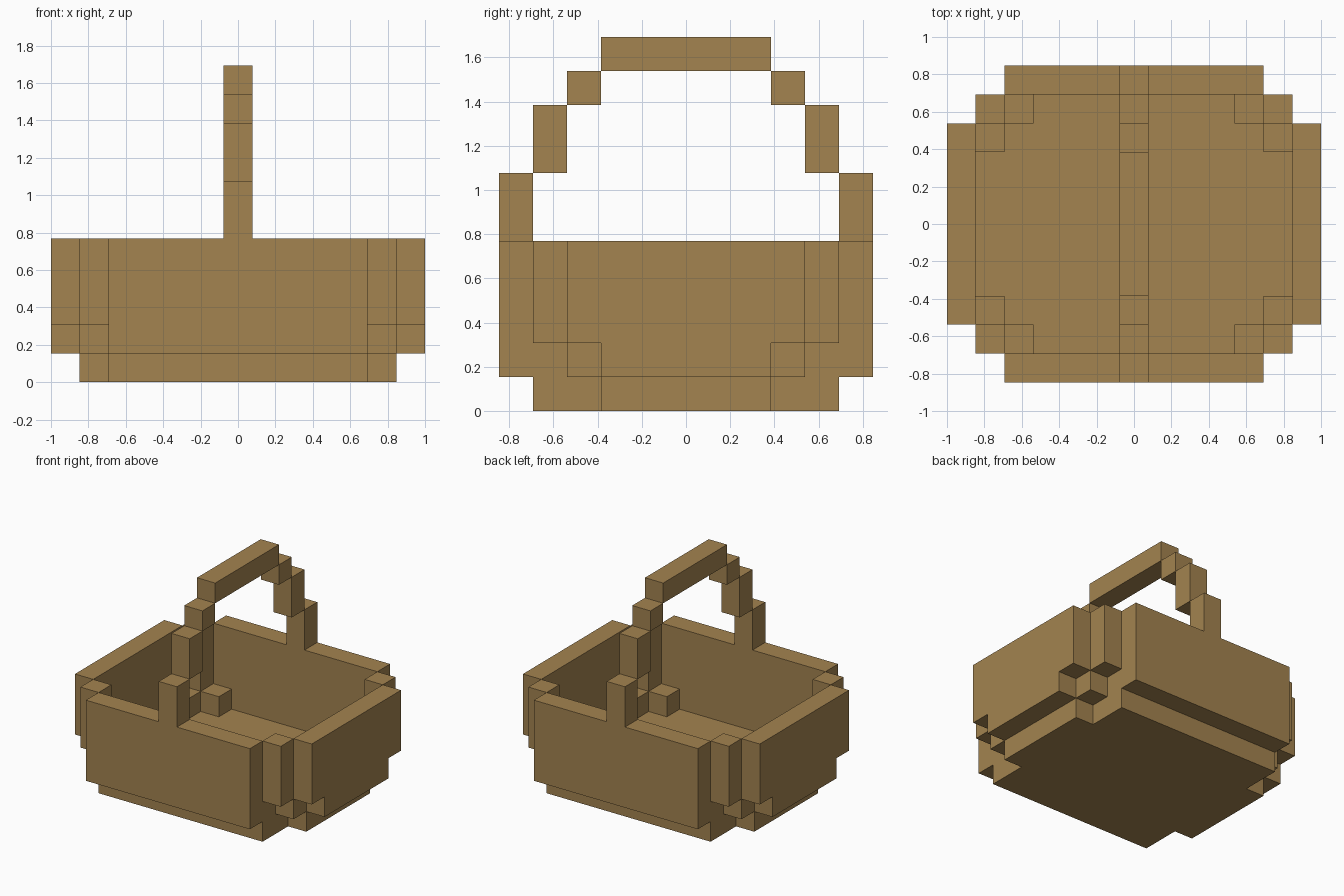
import bpy
import bmesh
from mathutils import Vector

U = 2 / 13  # size of one block; all sizes below are in blocks

cube = bpy.data.objects.get("Cube")
if cube:
    bpy.data.objects.remove(cube, do_unlink=True)

wicker = bpy.data.materials.new("wicker_brown")
wicker.use_nodes = True
colour = (0.366, 0.227, 0.080, 1)
wicker.diffuse_color = colour
wicker.node_tree.nodes["Principled BSDF"].inputs["Base Color"].default_value = colour


def prism(name, half, place, start, depth):
    """Extrude a left-right symmetric outline, given by its positive half."""
    outline = half + [(-a, b) for a, b in reversed(half)]
    bm = bmesh.new()
    face = bm.faces.new([bm.verts.new(Vector(place(a, b, start)) * U) for a, b in outline])
    shift = Vector(place(0, 0, depth)) * U
    new = bmesh.ops.extrude_face_region(bm, geom=[face], use_keep_orig=True)["geom"]
    bmesh.ops.translate(bm, vec=shift, verts=[g for g in new if isinstance(g, bmesh.types.BMVert)])
    bmesh.ops.recalc_face_normals(bm, faces=bm.faces)
    finish(name, bm)


def box(name, low, high):
    """Box between two opposite corners."""
    low, high = Vector(low), Vector(high)
    bm = bmesh.new()
    bmesh.ops.create_cube(bm, size=1)
    for v in bm.verts:
        v.co = ((low + high) / 2 + v.co * (high - low)) * U
    bmesh.ops.recalc_face_normals(bm, faces=bm.faces)
    finish(name, bm)


def finish(name, bm):
    mesh = bpy.data.meshes.new(name)
    bm.to_mesh(mesh)
    bm.free()
    mesh.materials.append(wicker)
    bpy.context.collection.objects.link(bpy.data.objects.new(name, mesh))


def span(sign, near, far):
    """Ordered range on the chosen side of the centre."""
    return sorted((sign * near, sign * far))


# Floor slab with stepped corners
prism("floor", [(4.5, -4.5), (4.5, -2.5), (5.5, -2.5), (5.5, 2.5), (4.5, 2.5), (4.5, 4.5)],
      lambda a, b, c: (a, b, c), 0, 1)

# Front and back walls, each with the foot of the handle rising from it
wall = [(4.5, 1), (4.5, 5), (0.5, 5), (0.5, 7)]
for name, s in (("front", -1), ("back", 1)):
    prism(name + "_wall", wall, lambda a, b, c: (a, c, b), 4.5 * s, s)
    # Stepped sides of the handle
    for part, near, bottom, top in (("lower", 3.5, 7, 9), ("upper", 2.5, 9, 10)):
        y0, y1 = span(s, near, near + 1)
        box(f"{name}_handle_{part}", (-0.5, y0, bottom), (0.5, y1, top))

# Top bar of the handle
box("handle_bar", (-0.5, -2.5, 10), (0.5, 2.5, 11))

# Side walls with notched lower ends
side = [(2.5, 1), (2.5, 2), (3.5, 2), (3.5, 5)]
for name, s in (("right", -1), ("left", 1)):
    prism(name + "_wall", side, lambda a, b, c: (c, a, b), 5.5 * s, s)

# Corner posts and the low blocks that close the gaps beneath them
corner_parts = (("post", 4.5, 3.5, 2, 5), ("end_block", 3.5, 3.5, 1, 2), ("side_block", 4.5, 2.5, 1, 2))
for x_name, sx in (("right", -1), ("left", 1)):
    for y_name, sy in (("front", -1), ("back", 1)):
        for part, x, y, bottom, top in corner_parts:
            x0, x1 = span(sx, x, x + 1)
            y0, y1 = span(sy, y, y + 1)
            box(f"{y_name}_{x_name}_{part}", (x0, y0, bottom), (x1, y1, top))
